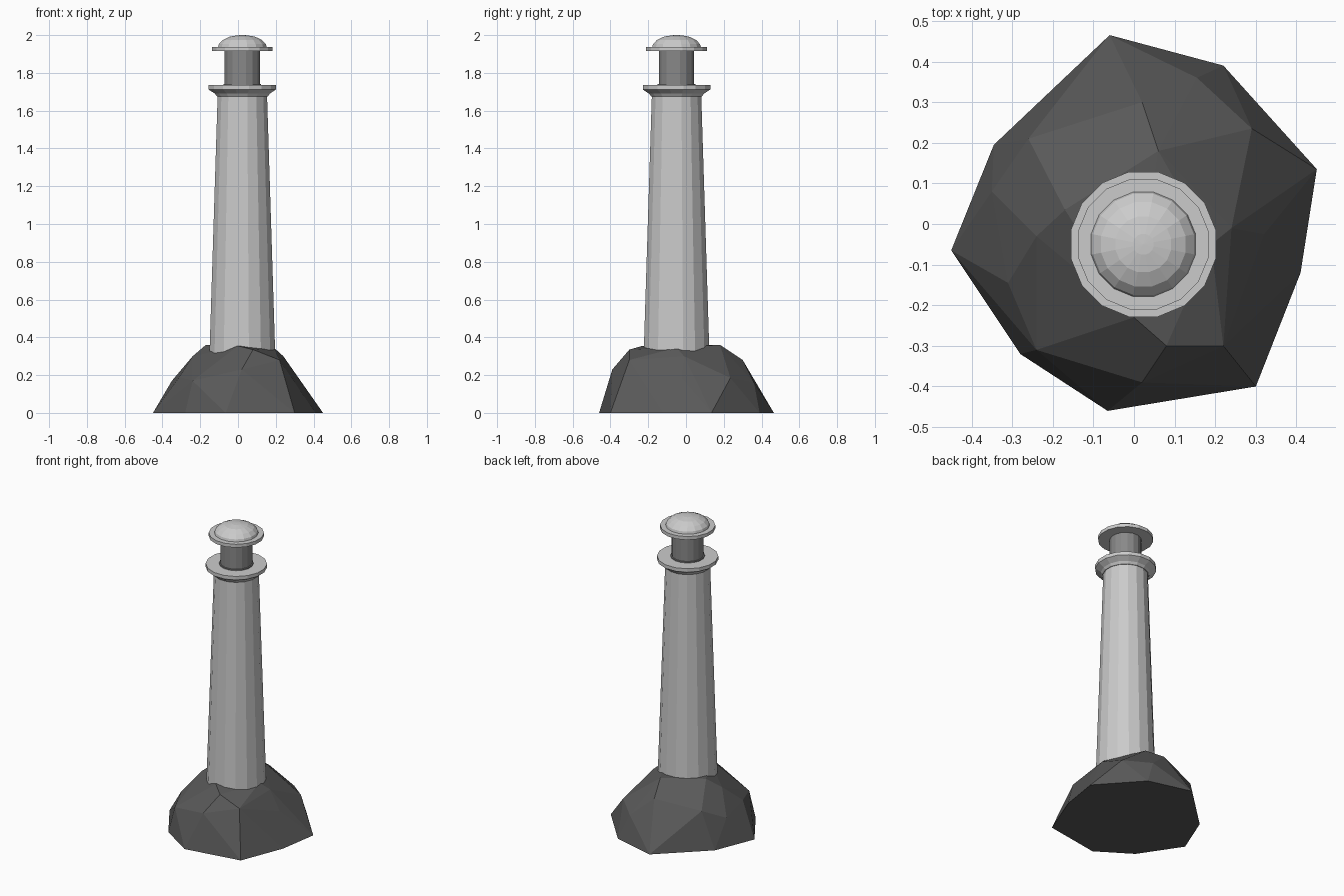
import bpy, bmesh, math
from mathutils import Matrix, Vector

cube = bpy.data.objects.get("Cube")
if cube:
    bpy.data.objects.remove(cube, do_unlink=True)

SIDES = 16
AXIS = Vector((0.023, -0.05, 0))


def material(name, value):
    mat = bpy.data.materials.new(name)
    mat.use_nodes = True
    colour = (value, value, value, 1)
    mat.diffuse_color = colour
    bsdf = mat.node_tree.nodes["Principled BSDF"]
    bsdf.inputs["Base Color"].default_value = colour
    bsdf.inputs["Roughness"].default_value = 0.9
    return mat


def finish(name, bm, mat):
    bmesh.ops.recalc_face_normals(bm, faces=bm.faces)
    mesh = bpy.data.meshes.new(name)
    bm.to_mesh(mesh)
    bm.free()
    mesh.materials.append(mat)
    obj = bpy.data.objects.new(name, mesh)
    bpy.context.collection.objects.link(obj)
    return obj


def lathe(name, profile, mat):
    """Spin a (radius, height) profile into a faceted solid on the tower axis."""
    bm = bmesh.new()
    verts = [bm.verts.new((r, 0, z)) for r, z in profile]
    edges = [bm.edges.new(pair) for pair in zip(verts, verts[1:])]
    bmesh.ops.spin(bm, geom=verts + edges, cent=(0, 0, 0), axis=(0, 0, 1),
                   angle=math.tau, steps=SIDES, use_duplicate=False)
    bmesh.ops.remove_doubles(bm, verts=bm.verts, dist=0.0005)
    bm.transform(Matrix.Translation(AXIS) @ Matrix.Rotation(math.pi / SIDES, 4, "Z"))
    return finish(name, bm, mat)


stone = material("dark rock", 0.1)
white = material("pale plaster", 0.6)
grey = material("lantern grey", 0.25)

# Rock: faceted hull over the footprint, shoulder and crown points
footprint = [(-0.06, 0.465), (0.22, 0.39), (0.45, 0.135), (0.41, -0.12), (0.3, -0.4),
             (-0.065, -0.46), (-0.28, -0.32), (-0.45, -0.065), (-0.345, 0.195)]
shoulder = [(-0.35, 0.08, 0.17), (-0.31, -0.145, 0.19), (-0.24, -0.31, 0.17),
            (0.02, -0.39, 0.23), (0.22, -0.3, 0.28), (0.32, -0.025, 0.185),
            (0.29, 0.235, 0.185), (0.155, 0.36, 0.16), (0.02, 0.37, 0.15),
            (0.02, 0.3, 0.28), (-0.26, 0.21, 0.24), (-0.24, -0.03, 0.3)]
crown = [(-0.17, 0.035, 0.36), (0.0, -0.23, 0.355), (0.08, -0.3, 0.335),
         (0.24, -0.01, 0.3), (0.19, -0.05, 0.345), (0.06, 0.18, 0.36)]
bm = bmesh.new()
for p in [(x, y, 0) for x, y in footprint] + shoulder + crown:
    bm.verts.new(p)
hull = bmesh.ops.convex_hull(bm, input=bm.verts)
inside = [v for v in bm.verts if not v.link_faces]
bmesh.ops.delete(bm, geom=inside, context="VERTS")
finish("rock_base", bm, stone)

# Tapered tower shaft, sunk into the rock
lathe("tower", [(0, 0.2), (0.181, 0.2), (0.133, 1.69), (0, 1.69)], white)

# Gallery deck with a flared underside
lathe("gallery", [(0, 1.67), (0.137, 1.675), (0.148, 1.69), (0.176, 1.708),
                  (0.182, 1.712), (0.182, 1.735), (0, 1.735)], white)

# Lantern room with a small foot
lathe("lantern_room", [(0, 1.73), (0.102, 1.73), (0.102, 1.742), (0.095, 1.742),
                       (0.095, 1.918), (0, 1.918)], grey)

# Roof brim and dome
lathe("roof_brim", [(0, 1.915), (0.164, 1.915), (0.164, 1.937), (0, 1.937)], white)
lathe("roof_dome", [(0, 1.93), (0.131, 1.937), (0.127, 1.952), (0.106, 1.974),
                    (0.07, 1.991), (0.026, 1.999), (0, 2.0)], white)
